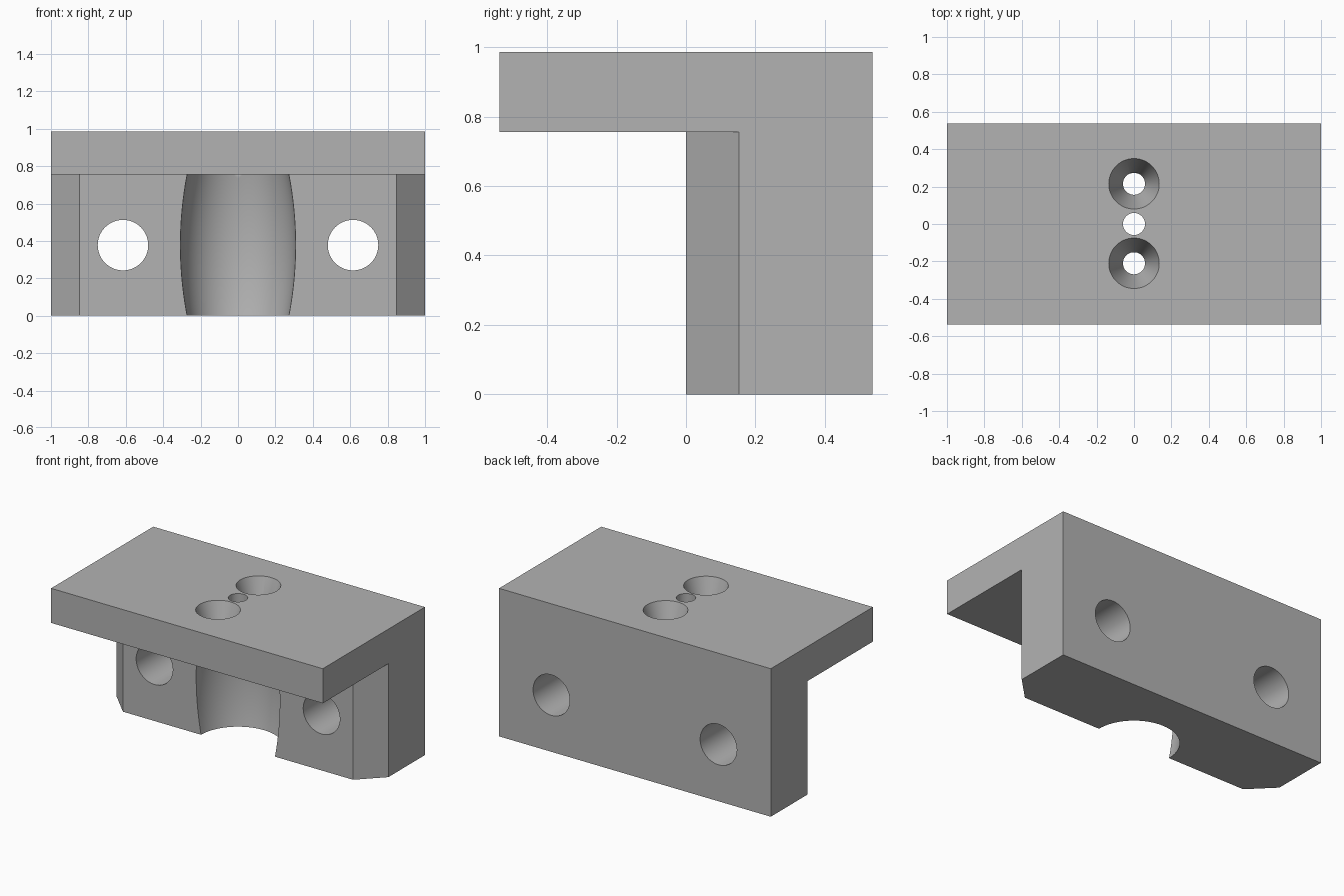
import bpy
import bmesh
from math import radians, pi
from mathutils import Matrix

W, D, H = 1.0, 0.537, 0.985   # half width, half depth, height
SHELF = 0.755                 # underside of the top plate
MID = SHELF / 2

cube = bpy.data.objects.get("Cube")
if cube:
    bpy.data.objects.remove(cube, do_unlink=True)

grey = bpy.data.materials.new("plain_grey")
grey.use_nodes = True
colour = (0.45, 0.45, 0.45, 1)
grey.diffuse_color = colour
grey.node_tree.nodes["Principled BSDF"].inputs["Base Color"].default_value = colour


def finish(name, bm):
    bmesh.ops.recalc_face_normals(bm, faces=bm.faces)
    mesh = bpy.data.meshes.new(name)
    bm.to_mesh(mesh)
    bm.free()
    mesh.materials.append(grey)
    obj = bpy.data.objects.new(name, mesh)
    bpy.context.collection.objects.link(obj)
    return obj


def prism(name, outline, z0, z1):
    """Upright prism from a plan outline."""
    bm = bmesh.new()
    face = bm.faces.new([bm.verts.new((x, y, z0)) for x, y in outline])
    top = bmesh.ops.extrude_face_region(bm, geom=[face])["geom"]
    bmesh.ops.translate(bm, vec=(0, 0, z1 - z0),
                        verts=[v for v in top if isinstance(v, bmesh.types.BMVert)])
    return finish(name, bm)


def turned(name, profile, place, steps=64):
    """Closed turned solid from (radius, height) points, then placed."""
    bm = bmesh.new()
    rings = []
    for r, z in profile:
        ring = bmesh.ops.create_circle(bm, segments=steps, radius=r,
                                       matrix=Matrix.Translation((0, 0, z)))
        rings.append(ring["verts"])
    for low, high in zip(rings, rings[1:]):
        for i in range(steps):
            j = (i + 1) % steps
            bm.faces.new((low[i], low[j], high[j], high[i]))
    bm.faces.new(rings[0])
    bm.faces.new(rings[-1])
    bm.transform(place)
    return finish(name, bm)


def combine(target, tool, operation):
    mod = target.modifiers.new(tool.name, "BOOLEAN")
    mod.operation, mod.object, mod.solver = operation, tool, "EXACT"
    bpy.context.view_layer.objects.active = target
    bpy.ops.object.modifier_apply(modifier=mod.name)
    bpy.data.objects.remove(tool, do_unlink=True)


# Top plate and clamp block with chamfered front corners
bracket = prism("clamp_bracket", [(-W, -D), (W, -D), (W, D), (-W, D)], SHELF, H)
block = prism("clamp_block", [(-0.847, 0), (0.847, 0), (W, 0.153), (W, D),
                              (-W, D), (-W, 0.153)], 0, SHELF)

# Barrel-shaped groove, bulging at mid height
count = 16
bulge = []
for i in range(-count - 1, count + 2):
    t = i / count
    bulge.append((0.308 - 0.036 * t * t, MID + MID * t))
combine(block, turned("groove_cutter", bulge, Matrix()), "DIFFERENCE")
combine(bracket, block, "UNION")

# Two mounting holes through the block
for side in (-1, 1):
    place = Matrix.Translation((side * 0.615, D / 2, MID)) @ Matrix.Rotation(pi / 2, 4, "X")
    combine(bracket, turned("mounting_hole", [(0.135, -D), (0.135, D)], place), "DIFFERENCE")

# Small centre hole and two tapered screw holes through the plate
combine(bracket, turned("centre_hole", [(0.059, 0.6), (0.059, H + 0.1)], Matrix()), "DIFFERENCE")
for y in (-0.21, 0.215):
    taper = [(0.059, 0.6), (0.059, SHELF), (0.135, H), (0.135, H + 0.1)]
    combine(bracket, turned("screw_hole", taper, Matrix.Translation((0, y, 0))), "DIFFERENCE")

# Smooth the curved walls and keep hard edges
bpy.ops.object.select_all(action="DESELECT")
bracket.select_set(True)
bpy.context.view_layer.objects.active = bracket
bpy.ops.object.shade_smooth_by_angle(angle=radians(25))
